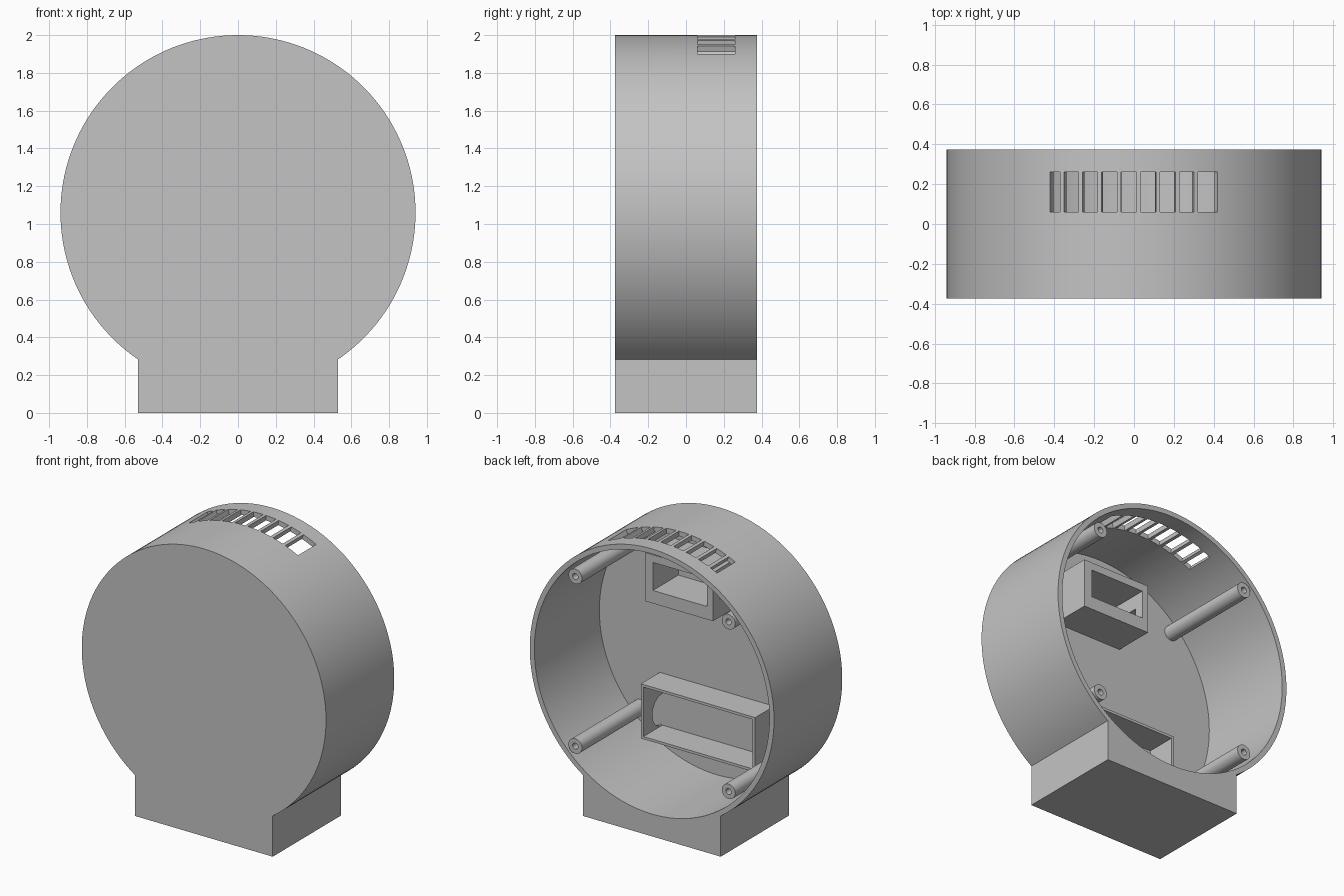
import bpy, bmesh
from math import sin, cos, radians, asin, sqrt, pi

if "Cube" in bpy.data.objects:
    bpy.data.objects.remove(bpy.data.objects["Cube"], do_unlink=True)

CZ, R_OUT, R_IN = 1.06, 0.94, 0.905      # drum centre height and radii
FRONT, BACK, FLOOR = -0.375, 0.375, -0.34
BASE_X = 0.53

grey = bpy.data.materials.new("plain grey")
grey.use_nodes = True
colour = (0.55, 0.55, 0.55, 1)
grey.diffuse_color = colour
grey.node_tree.nodes["Principled BSDF"].inputs["Base Color"].default_value = colour


def prism(name, outline, y0, y1):
    """Extrude an (x, z) outline along y."""
    bm = bmesh.new()
    face = bm.faces.new([bm.verts.new((x, y0, z)) for x, z in outline])
    moved = bmesh.ops.extrude_face_region(bm, geom=[face])["geom"]
    verts = [v for v in moved if isinstance(v, bmesh.types.BMVert)]
    bmesh.ops.translate(bm, verts=verts, vec=(0, y1 - y0, 0))
    bmesh.ops.recalc_face_normals(bm, faces=bm.faces)
    mesh = bpy.data.meshes.new(name)
    bm.to_mesh(mesh)
    bm.free()
    mesh.materials.append(grey)
    obj = bpy.data.objects.new(name, mesh)
    bpy.context.collection.objects.link(obj)
    return obj


def arc(x, z, r, a0, a1, n):
    """Points on an arc, angles measured clockwise from straight up."""
    return [(x + r * sin(a0 + (a1 - a0) * i / n), z + r * cos(a0 + (a1 - a0) * i / n))
            for i in range(n + 1)]


def disc(x, z, r, n):
    return arc(x, z, r, 0, 2 * pi, n)[:-1]


def rect(x0, x1, z0, z1):
    return [(x0, z0), (x1, z0), (x1, z1), (x0, z1)]


def activate(obj):
    bpy.ops.object.select_all(action="DESELECT")
    obj.select_set(True)
    bpy.context.view_layer.objects.active = obj


def cut(obj, cutters):
    activate(obj)
    for c in cutters:
        mod = obj.modifiers.new("cut", "BOOLEAN")
        mod.operation, mod.solver, mod.object = "DIFFERENCE", "EXACT", c
        bpy.ops.object.modifier_apply(modifier=mod.name)
        bpy.data.objects.remove(c, do_unlink=True)


def smooth(obj):
    activate(obj)
    bpy.ops.object.shade_smooth_by_angle(angle=radians(25))


# Housing: drum and foot in one outline, hollowed from the back
meet = pi - asin(BASE_X / R_OUT)
outline = arc(0, CZ, R_OUT, -meet, meet, 120) + [(BASE_X, 0), (-BASE_X, 0)]
housing = prism("housing", outline, FRONT, BACK)
cutters = [prism("hollow", disc(0, CZ, R_IN, 128), FLOOR, 0.5)]

# Vent: nine slots in the top of the drum, separated by thin bars
bars = [radians(-22.6 + 6 * i) for i in range(8)]
half_bar = radians(0.65)
starts = [radians(-26.6)] + [b + half_bar for b in bars]
ends = [b - half_bar for b in bars] + [radians(26.5)]
for a0, a1 in zip(starts, ends):
    slot = arc(0, CZ, 0.85, a0, a1, 2) + arc(0, CZ, 1.0, a1, a0, 2)
    cutters.append(prism("vent_slot", slot, 0.06, 0.26))
cut(housing, cutters)
smooth(housing)

# Four hollow screw posts
for sx, side in ((1, "left"), (-1, "right")):
    for sz, level in ((1, "upper"), (-1, "lower")):
        x, z = sx * 0.59, CZ + sz * 0.59
        post = prism(f"{level}_{side}_screw_post", disc(x, z, 0.052, 32), FLOOR - 0.01, BACK)
        cut(post, [prism("screw_hole", disc(x, z, 0.021, 24), -0.1, 0.5)])
        smooth(post)

# Lower display frame, with a round cable opening in its left wall
frame = prism("display_frame", rect(-0.44, 0.44, 0.37, 0.75), FLOOR - 0.01, -0.132)
opening = prism("cable_opening", disc(0, 0, 0.11, 32), -0.1, 0.1)
opening.rotation_euler = (0, 0, pi / 2)
opening.location = (0.44, FLOOR, 0.5)
bpy.context.view_layer.update()
cut(frame, [prism("frame_hole", rect(-0.42, 0.42, 0.388, 0.732), FLOOR, 0), opening])

# Upper socket holder, thick walled, with a slot in its right wall
holder = prism("socket_holder", rect(-0.166, 0.357, 1.375, 1.713), FLOOR - 0.01, -0.06)
cut(holder, [prism("socket_hole", rect(-0.12, 0.297, 1.465, 1.66), FLOOR, 0),
             prism("side_slot", rect(-0.25, -0.1, 1.5, 1.56), -0.19, -0.13)])
